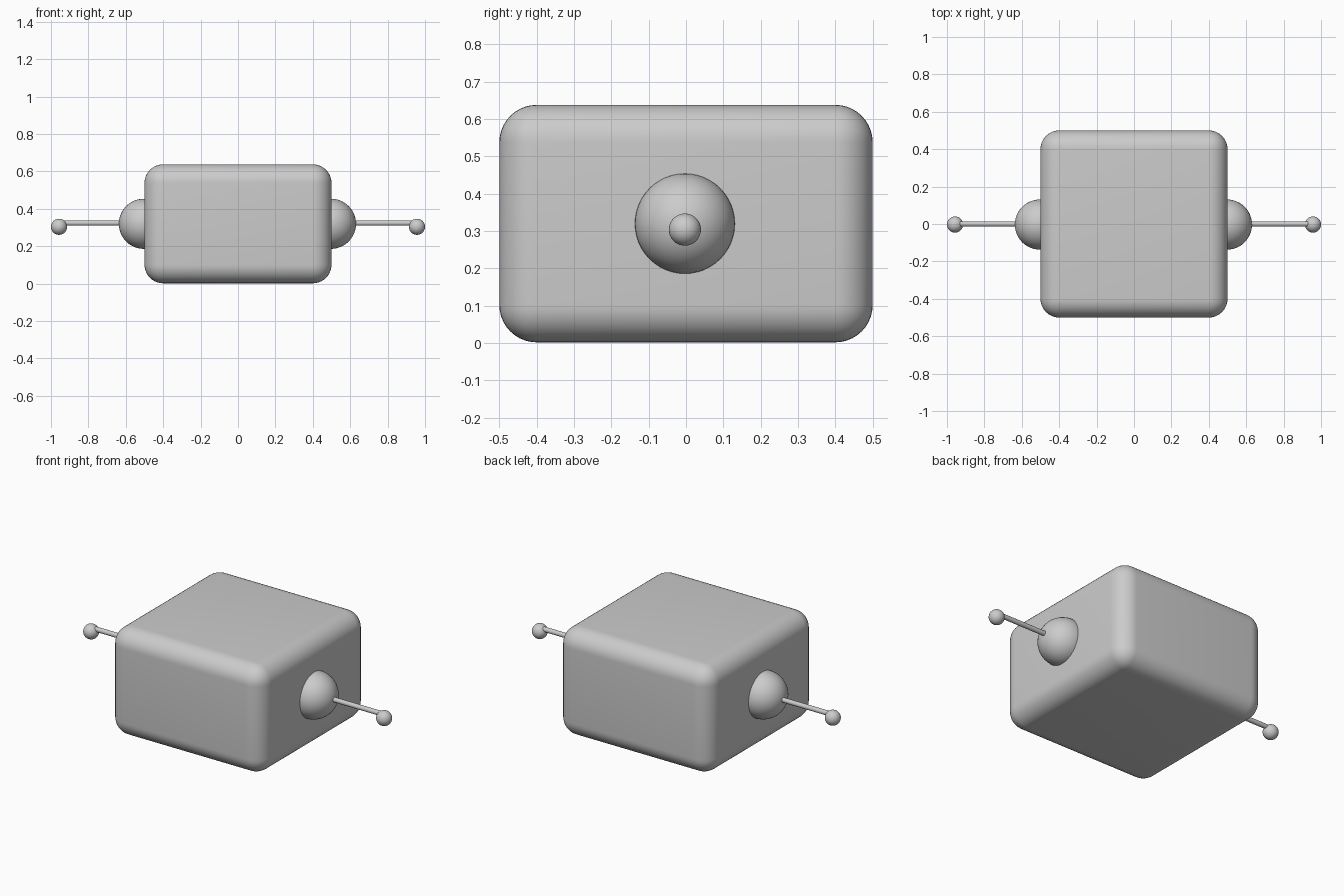
import bpy
from math import pi

default = bpy.data.objects.get("Cube")
if default:
    bpy.data.objects.remove(default, do_unlink=True)

MID_Z = 0.32


def finish(name):
    obj = bpy.context.object
    obj.name = name
    bpy.ops.object.shade_smooth_by_angle()
    return obj


def ball(name, radius, location):
    bpy.ops.mesh.primitive_uv_sphere_add(segments=48, ring_count=24, radius=radius, location=location)
    return finish(name)


# Rounded box body
bpy.ops.mesh.primitive_cube_add(size=1, location=(0, 0, MID_Z))
body = bpy.context.object
body.scale = (1, 1, 0.636)
bpy.ops.object.transform_apply(location=False, rotation=False, scale=True)
bevel = body.modifiers.new("Rounded edges", "BEVEL")
bevel.width = 0.1
bevel.segments = 10
bpy.ops.object.modifier_apply(modifier=bevel.name)
finish("body")

# Side dome, thin rod and end knob on each side
for side, sign in (("left", 1), ("right", -1)):
    ball(f"{side}_dome", 0.134, (sign * 0.5 - 0.003, -0.003, MID_Z))
    bpy.ops.mesh.primitive_cylinder_add(vertices=32, radius=0.014, depth=0.4,
                                        location=(sign * 0.75, 0, 0.324), rotation=(0, pi / 2, 0))
    finish(f"{side}_rod")
    ball(f"{side}_knob", 0.043, (sign * 0.957, -0.003, 0.304))
